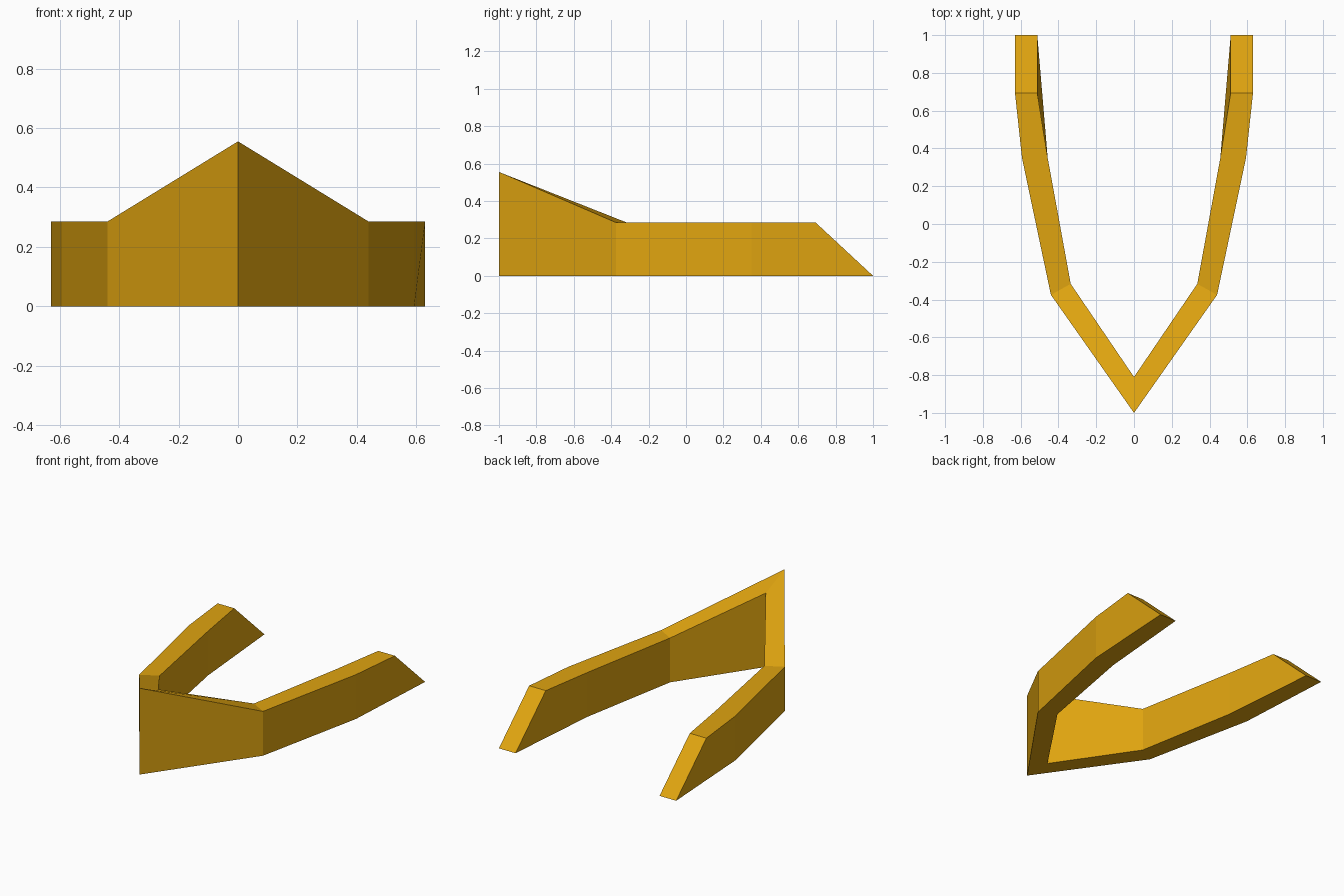
import bpy
import bmesh

if "Cube" in bpy.data.objects:
    bpy.data.objects.remove(bpy.data.objects["Cube"])

# One flat colour
gold = bpy.data.materials.new("golden yellow")
gold.diffuse_color = (0.74, 0.37, 0.005, 1.0)
gold.use_nodes = True
gold.node_tree.nodes["Principled BSDF"].inputs["Base Color"].default_value = gold.diffuse_color

# Half of the wall, nose to tail: (outer x, y, top z), (inner x, y, top z), extra bottom y
sections = [
    ((0.0, -1.0, 0.555), (0.0, -0.81, 0.475), 0.0),
    ((0.44, -0.375, 0.285), (0.335, -0.317, 0.285), 0.0),
    ((0.593, 0.35, 0.285), (0.457, 0.35, 0.285), 0.0),
    ((0.63, 0.693, 0.285), (0.512, 0.693, 0.285), 0.307),
]


def ring(bm, section, side):
    """Cross-section: outer bottom, outer top, inner top, inner bottom."""
    (ox, oy, oz), (ix, iy, iz), run = section
    pts = [(ox, oy + run, 0), (ox, oy, oz), (ix, iy, iz), (ix, iy + run, 0)]
    return [bm.verts.new((side * x, y, z)) for x, y, z in pts]


# V-shaped wall: left tail, round the nose, to the right tail
bm = bmesh.new()
rings = [ring(bm, s, -1) for s in reversed(sections[1:])]
rings += [ring(bm, s, 1) for s in sections]
for a, b in zip(rings, rings[1:]):
    for i in range(4):
        j = (i + 1) % 4
        bm.faces.new((a[i], a[j], b[j], b[i]))

# Sloped tail ends
bm.faces.new(rings[0])
bm.faces.new(rings[-1])
bmesh.ops.recalc_face_normals(bm, faces=bm.faces)

mesh = bpy.data.meshes.new("v_wall")
bm.to_mesh(mesh)
bm.free()
mesh.materials.append(gold)
wall = bpy.data.objects.new("v_wall", mesh)
bpy.context.collection.objects.link(wall)
